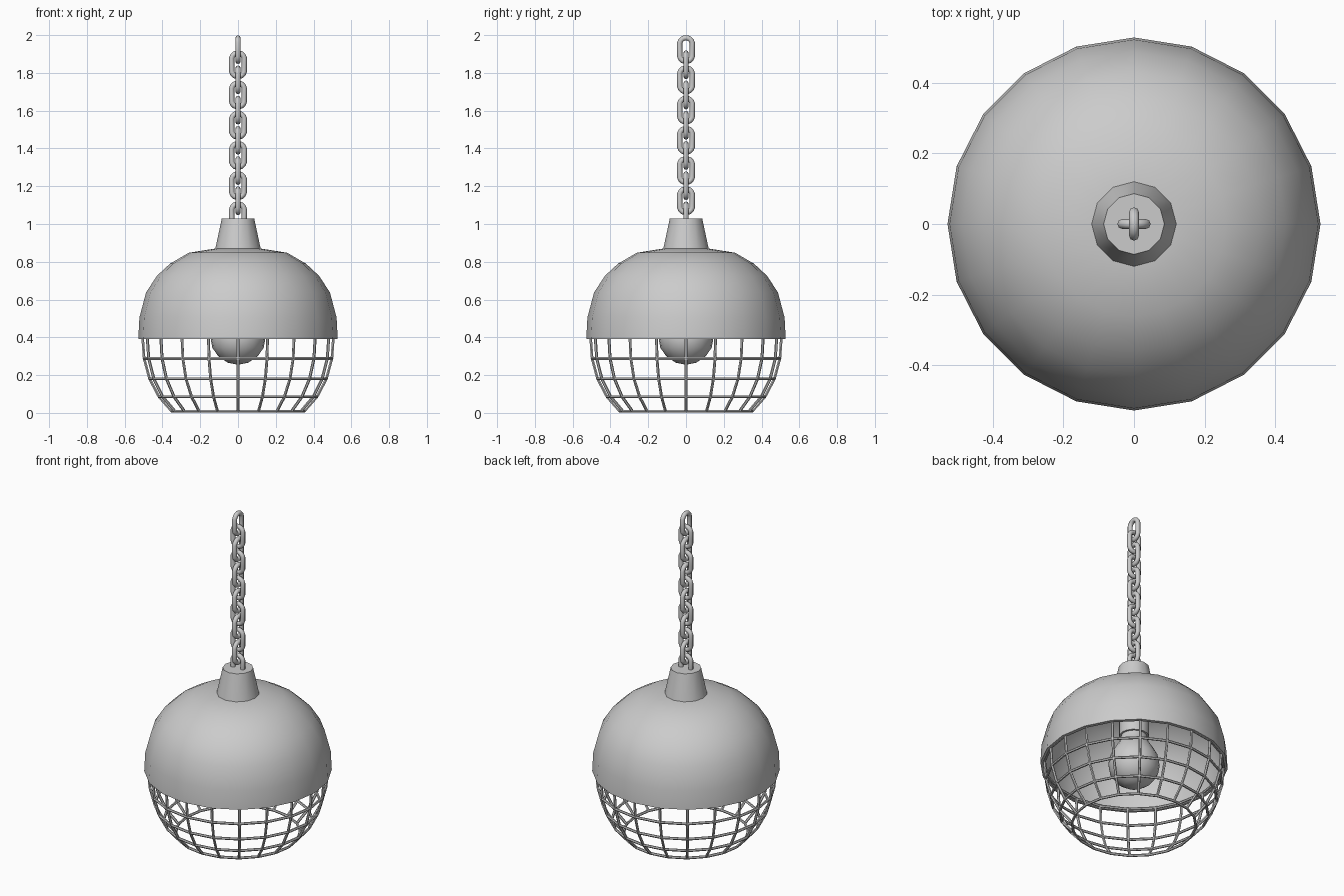
import bpy, bmesh
from math import sin, cos, pi

if "Cube" in bpy.data.objects:
    bpy.data.objects.remove(bpy.data.objects["Cube"])


def lathe(name, profile, sides, angle=0.6):
    """Revolve (radius, z) points about z; radius 0 makes a pole."""
    bm = bmesh.new()
    rings = []
    for r, z in profile:
        if r == 0:
            rings.append([bm.verts.new((0, 0, z))] * sides)
        else:
            rings.append([bm.verts.new((r * cos(2 * pi * i / sides), r * sin(2 * pi * i / sides), z))
                          for i in range(sides)])
    for a, b in zip(rings, rings[1:]):
        for i in range(sides):
            j = (i + 1) % sides
            corners = list(dict.fromkeys((a[i], a[j], b[j], b[i])))
            if len(corners) > 2:
                bm.faces.new(corners)
    bmesh.ops.remove_doubles(bm, verts=bm.verts, dist=0.0001)
    bmesh.ops.recalc_face_normals(bm, faces=bm.faces)
    mesh = bpy.data.meshes.new(name)
    bm.to_mesh(mesh)
    bm.free()
    ob = bpy.data.objects.new(name, mesh)
    bpy.context.collection.objects.link(ob)
    bpy.ops.object.select_all(action='DESELECT')
    ob.select_set(True)
    bpy.context.view_layer.objects.active = ob
    bpy.ops.object.shade_smooth_by_angle(angle=angle)
    return ob


def tubes(name, paths, radius, resolution, smooth):
    """Round bars along (points, closed) paths."""
    cu = bpy.data.curves.new(name, 'CURVE')
    cu.dimensions = '3D'
    cu.bevel_depth = radius
    cu.bevel_resolution = resolution
    cu.use_fill_caps = True
    for pts, closed in paths:
        sp = cu.splines.new('POLY')
        sp.points.add(len(pts) - 1)
        for p, co in zip(sp.points, pts):
            p.co = (*co, 1)
        sp.use_cyclic_u = closed
        sp.use_smooth = smooth
    ob = bpy.data.objects.new(name, cu)
    bpy.context.collection.objects.link(ob)
    return ob


SIDES = 20

# Dome shade: thin shell, open at the bottom
outer = [(0.528, 0.39), (0.522, 0.505), (0.487, 0.637), (0.43, 0.725),
         (0.36, 0.79), (0.26, 0.848), (0.12, 0.87), (0, 0.872)]
inner = [(0, 0.857), (0.12, 0.855), (0.255, 0.833), (0.35, 0.776),
         (0.418, 0.713), (0.473, 0.632), (0.507, 0.503), (0.513, 0.39)]
lathe("shade", outer + inner + outer[:1], SIDES)

# Tapered cap on top of the shade
lathe("cap", [(0, 0.86), (0.122, 0.86), (0.086, 1.028), (0, 1.028)], 12)

# Bulb and its socket
lathe("bulb", [(0, 0.255), (0.055, 0.266), (0.103, 0.298), (0.136, 0.345), (0.145, 0.395),
               (0.136, 0.445), (0.11, 0.495), (0.085, 0.535), (0.073, 0.58), (0.07, 0.62)], 20)
lathe("socket", [(0, 0.58), (0.085, 0.58), (0.085, 0.86), (0, 0.86)], 16)

# Wire cage: rings and ribs
cage = [(0.505, 0.40), (0.497, 0.288), (0.468, 0.18), (0.418, 0.085), (0.35, 0.008)]


def around(r, z, i):
    a = 2 * pi * i / SIDES
    return (r * cos(a), r * sin(a), z)


rings = [([around(r, z, i) for i in range(SIDES)], True) for r, z in cage]
ribs = [([around(r, z, i) for r, z in cage], False) for i in range(SIDES)]
tubes("cage", rings + ribs, 0.008, 1, False)

# Chain: alternating oval links
N = 16
for k in range(12):
    zc = 1.923 - 0.08 * k
    pts = []
    for i in range(N):
        a = 2 * pi * (i + 0.5) / N
        u = 0.034 * cos(a)
        w = zc + 0.034 * sin(a) + (0.029 if sin(a) > 0 else -0.029)
        pts.append((0, u, w) if k % 2 == 0 else (u, 0, w))
    tubes(f"chain_link_{k + 1}", [(pts, True)], 0.014, 2, True)
